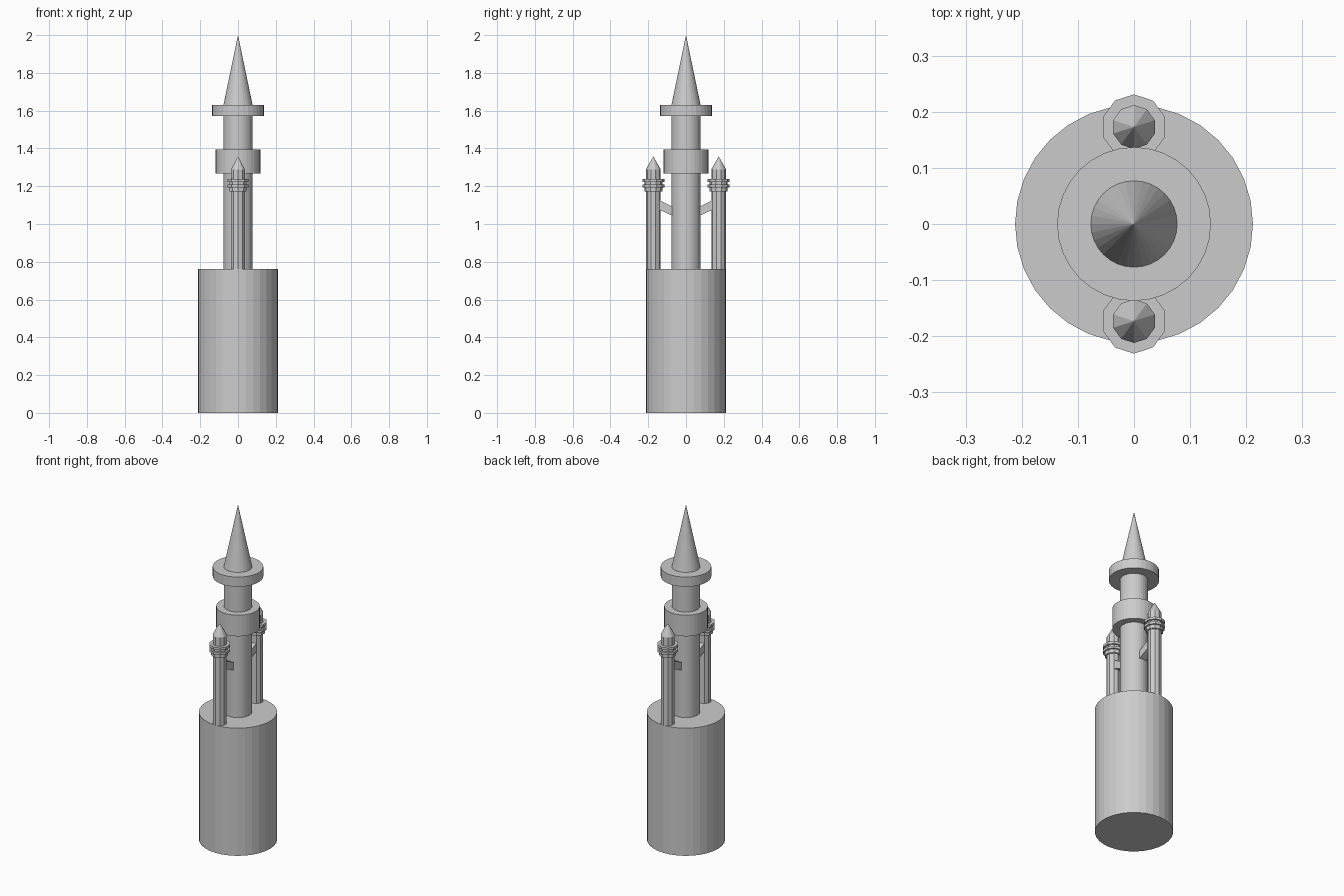
import bpy, bmesh, math

if "Cube" in bpy.data.objects:
    bpy.data.objects.remove(bpy.data.objects["Cube"])

stone = bpy.data.materials.new("grey stone")
stone.diffuse_color = (0.6, 0.6, 0.6, 1)
stone.use_nodes = True
stone.node_tree.nodes["Principled BSDF"].inputs["Base Color"].default_value = stone.diffuse_color


def finish(bm, name):
    bmesh.ops.recalc_face_normals(bm, faces=bm.faces[:])
    me = bpy.data.meshes.new(name)
    bm.to_mesh(me)
    bm.free()
    me.materials.append(stone)
    ob = bpy.data.objects.new(name, me)
    bpy.context.collection.objects.link(ob)
    return ob


def drum(name, r, z0, z1, sides=32, y=0.0, r_top=None):
    """Flat-sided cylinder or cone with a corner pointing along y."""
    bm = bmesh.new()
    bmesh.ops.create_cone(bm, cap_ends=True, segments=sides, radius1=r,
                          radius2=r if r_top is None else r_top, depth=z1 - z0)
    bmesh.ops.remove_doubles(bm, verts=bm.verts[:], dist=1e-5)
    # make sure one corner lies on the y axis
    v = max(bm.verts, key=lambda p: p.co.xy.length)
    turn = math.pi / 2 - math.atan2(v.co.y, v.co.x)
    c, s = math.cos(turn), math.sin(turn)
    for p in bm.verts:
        px, py, pz = p.co
        p.co = (px * c - py * s, px * s + py * c + y, pz + (z0 + z1) / 2)
    return finish(bm, name)


# Central tower
drum("base", 0.212, 0.0, 0.763)
drum("tower_shaft", 0.077, 0.763, 1.575)
drum("lower_balcony", 0.118, 1.268, 1.394)
drum("upper_balcony", 0.137, 1.573, 1.631)
drum("spire", 0.077, 1.631, 2.0, r_top=0.0)

# Side turrets with collars and sloping braces, front and back
for side, label in ((-1, "front"), (1, "back")):
    y = side * 0.173
    drum(label + "_turret_shaft", 0.039, 0.763, 1.289, 10, y)
    drum(label + "_turret_cap", 0.039, 1.289, 1.358, 10, y, 0.0)
    for i, (r, z0, z1) in enumerate(((0.048, 1.172, 1.194), (0.058, 1.194, 1.208),
                                     (0.048, 1.208, 1.222), (0.058, 1.222, 1.237))):
        drum(f"{label}_turret_collar_{i + 1}", r, z0, z1, 10, y)
    bm = bmesh.new()
    ring = [(0.06, 1.038), (0.06, 1.086), (0.15, 1.130), (0.15, 1.080)]
    a, b = ([bm.verts.new((x, side * py, pz)) for py, pz in ring] for x in (-0.023, 0.023))
    bm.faces.new(a)
    bm.faces.new(b)
    for i in range(4):
        j = (i + 1) % 4
        bm.faces.new((a[i], a[j], b[j], b[i]))
    finish(bm, label + "_brace")
